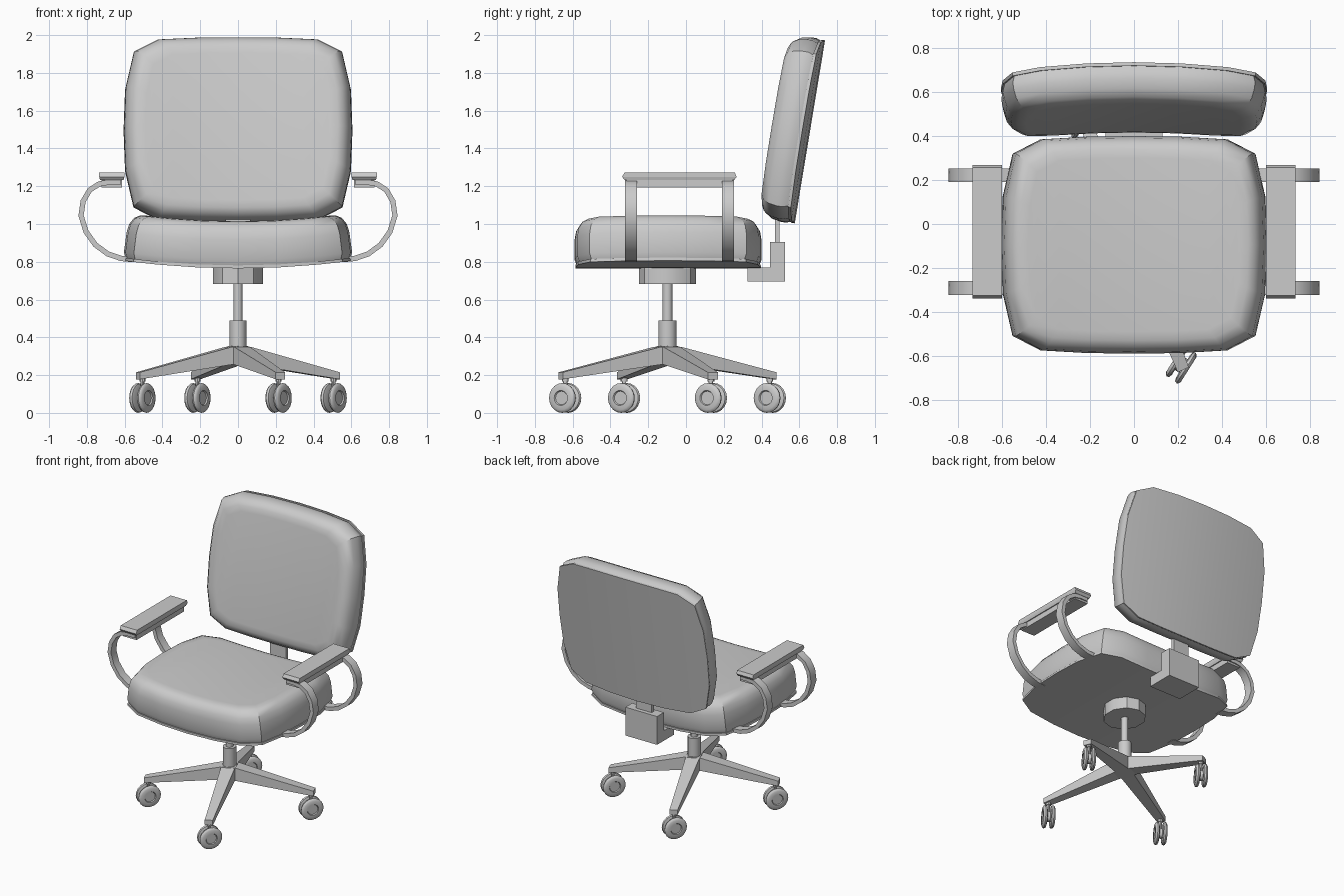
import bpy, bmesh, math
from mathutils import Matrix, Vector

cube = bpy.data.objects.get("Cube")
if cube:
    bpy.data.objects.remove(cube)

grey = bpy.data.materials.new("plain grey")
grey.use_nodes = True
grey.diffuse_color = (0.6, 0.6, 0.6, 1)
grey.node_tree.nodes["Principled BSDF"].inputs["Base Color"].default_value = (0.6, 0.6, 0.6, 1)


def finish(name, bm, matrix=None, smooth=None):
    """Turn a bmesh into a grey object."""
    if matrix:
        bm.transform(matrix)
    bmesh.ops.recalc_face_normals(bm, faces=bm.faces[:])
    mesh = bpy.data.meshes.new(name)
    bm.to_mesh(mesh)
    bm.free()
    mesh.materials.append(grey)
    obj = bpy.data.objects.new(name, mesh)
    bpy.context.collection.objects.link(obj)
    if smooth:
        bpy.ops.object.select_all(action='DESELECT')
        obj.select_set(True)
        bpy.context.view_layer.objects.active = obj
        bpy.ops.object.shade_smooth_by_angle(angle=math.radians(smooth))
    return obj


def bridge(bm, a, b):
    for i in range(len(a)):
        j = (i + 1) % len(a)
        bm.faces.new((a[i], a[j], b[j], b[i]))


def loft(name, rings, matrix=None, smooth=None):
    """Skin closed rings of points and cap both ends."""
    bm = bmesh.new()
    loops = [[bm.verts.new(p) for p in ring] for ring in rings]
    for a, b in zip(loops, loops[1:]):
        bridge(bm, a, b)
    bm.faces.new(loops[0])
    bm.faces.new(loops[-1])
    return finish(name, bm, matrix, smooth)


def lathe(name, profile, sides, matrix=None, smooth=35):
    """Revolve (radius, height) points around z."""
    rings = [[(r * math.sin(k * math.tau / sides), r * math.cos(k * math.tau / sides), h)
              for k in range(sides)] for r, h in profile]
    return loft(name, rings, matrix, smooth)


def rect(x, y0, y1, z):
    return [(-x, y0, z), (x, y0, z), (x, y1, z), (-x, y1, z)]


# Cushions: a rounded outline, stacked in rings and bent across the width
QUARTER = [(0.61, 0), (0.602, 0.22), (0.557, 0.415), (0.43, 0.48), (0.22, 0.492), (0, 0.495)]
top_half = QUARTER + [(-x, y) for x, y in QUARTER[-2::-1]]
OUTLINE = top_half + [(x, -y) for x, y in top_half[-2:0:-1]]


def cushion(name, layers, matrix):
    bm = bmesh.new()
    loops = []
    for inset, h in layers:
        fx, fy = 1 - inset / 0.61, 1 - inset / 0.495
        loop = []
        for x, y in OUTLINE:
            x, y = x * fx, y * fy
            loop.append(bm.verts.new((x * (1 - h / 4.5), y, h + x * x / 9)))
        loops.append(loop)
    for a, b in zip(loops, loops[1:]):
        bridge(bm, a, b)
    # caps run in strips from front to back so that they follow the bend
    n, half = len(OUTLINE), len(OUTLINE) // 2
    for loop in (loops[0], loops[-1]):
        for i in range(half):
            strip = [loop[i], loop[i + 1], loop[(n - i - 1) % n], loop[(n - i) % n]]
            bm.faces.new(list(dict.fromkeys(strip)))
    return finish(name, bm, matrix, 40)


def padding(depth):
    return [(0.012, 0.015), (0, 0.045), (0, depth - 0.1), (0.008, depth - 0.055),
            (0.03, depth - 0.02), (0.06, depth - 0.004), (0.1, depth)]


seat_at = Matrix.Translation((0, -0.095, 0.765))
back_at = Matrix.Translation((0, 0.656, 1.488)) @ Matrix.Rotation(math.radians(80.6), 4, 'X')
for part, place, depth in (("seat", seat_at, 0.25), ("backrest", back_at, 0.175)):
    cushion(part + "_cushion", padding(depth), place)
    cushion(part + "_shell", [(0.004, 0), (0.004, 0.016)], place)

# Back support bracket: an L profile, and a flat upright
ell = [(0.325, 0.695), (0.525, 0.695), (0.525, 0.905), (0.445, 0.905), (0.445, 0.77), (0.325, 0.77)]
loft("back_bracket", [[(x, y, z) for y, z in ell] for x in (-0.13, 0.13)])
loft("back_upright", [rect(0.065, 0.47, 0.495, 0.88), rect(0.065, 0.47, 0.495, 1.08)])

# Armrests: a chamfered pad on two bent straps, on each side
STRAP = [(0.56, 0.812), (0.62, 0.818), (0.69, 0.842), (0.755, 0.89), (0.805, 0.96), (0.831, 1.045),
         (0.82, 1.12), (0.785, 1.18), (0.735, 1.212), (0.68, 1.222), (0.62, 1.222)]


def strap(name, side, y0, y1):
    rings = []
    pts = [Vector(p) for p in STRAP]
    for i, p in enumerate(pts):
        d = (pts[min(i + 1, len(pts) - 1)] - pts[max(i - 1, 0)]).normalized()
        off = Vector((-d.y, d.x)) * 0.014
        a, b = p + off, p - off
        rings.append([(side * q.x, y, q.y) for q, y in ((a, y0), (a, y1), (b, y1), (b, y0))])
    loft(name, rings, smooth=35)


for side, label in ((1, "left"), (-1, "right")):
    place = Matrix.Translation((side * 0.668, 0, 0))
    loft(label + "_arm_pad", [rect(0.062, -0.325, 0.255, 1.232), rect(0.067, -0.338, 0.268, 1.25),
                              rect(0.067, -0.325, 0.258, 1.273)], place)
    loft(label + "_arm_pad_base", [rect(0.055, -0.315, 0.245, 1.193),
                                   rect(0.055, -0.315, 0.245, 1.235)], place)
    strap(label + "_front_strap", side, -0.323, -0.26)
    strap(label + "_rear_strap", side, 0.19, 0.253)

# Column: swivel housing, gas rod and sleeve
base = Matrix.Translation((0, -0.098, 0)) @ Matrix.Diagonal((1, 1.07, 1, 1))
lathe("swivel_housing", [(0.14, 0.682), (0.14, 0.785)], 10, base)
lathe("gas_rod", [(0.024, 0.4), (0.024, 0.7)], 12, base)
lathe("column_sleeve", [(0.045, 0.3), (0.045, 0.49)], 12, base)

# Four legs with twin-wheel casters
WHEEL = [(0.036, 0.033), (0.04, 0.04), (0.064, 0.04), (0.075, 0.034), (0.079, 0.027),
         (0.075, 0.016), (0.06, 0.011), (0.02, 0.011)]
axle_turn = Matrix.Rotation(math.radians(-33.5), 4, 'Z') @ Matrix.Rotation(math.pi / 2, 4, 'Y')
for k in range(4):
    turn = base @ Matrix.Rotation(math.radians(-67 + 90 * k), 4, 'Z')
    sections = [(0, 0.05, 0.255, 0.355), (0.06, 0.046, 0.255, 0.348), (0.574, 0.027, 0.178, 0.215)]
    loft(f"leg_{k + 1}", [[(r, -w, lo), (r, w, lo), (r, w, hi), (r, -w, hi)]
                          for r, w, lo, hi in sections], turn)
    foot = turn @ Vector((0.55, 0, 0))
    caster = Matrix.Translation(foot) @ Matrix.Diagonal((1, 1.05, 1, 1))
    lathe(f"caster_stem_{k + 1}", [(0.011, 0.09), (0.011, 0.165), (0.017, 0.165), (0.017, 0.19)],
          10, caster)
    axle = caster @ Matrix.Translation((0, 0, 0.079)) @ axle_turn
    lathe(f"caster_axle_{k + 1}", [(0.035, -0.015), (0.035, 0.015)], 12, axle)
    for s, label in ((1, "outer"), (-1, "inner")):
        lathe(f"caster_{label}_wheel_{k + 1}", [(r, s * h) for r, h in WHEEL], 20, axle)
